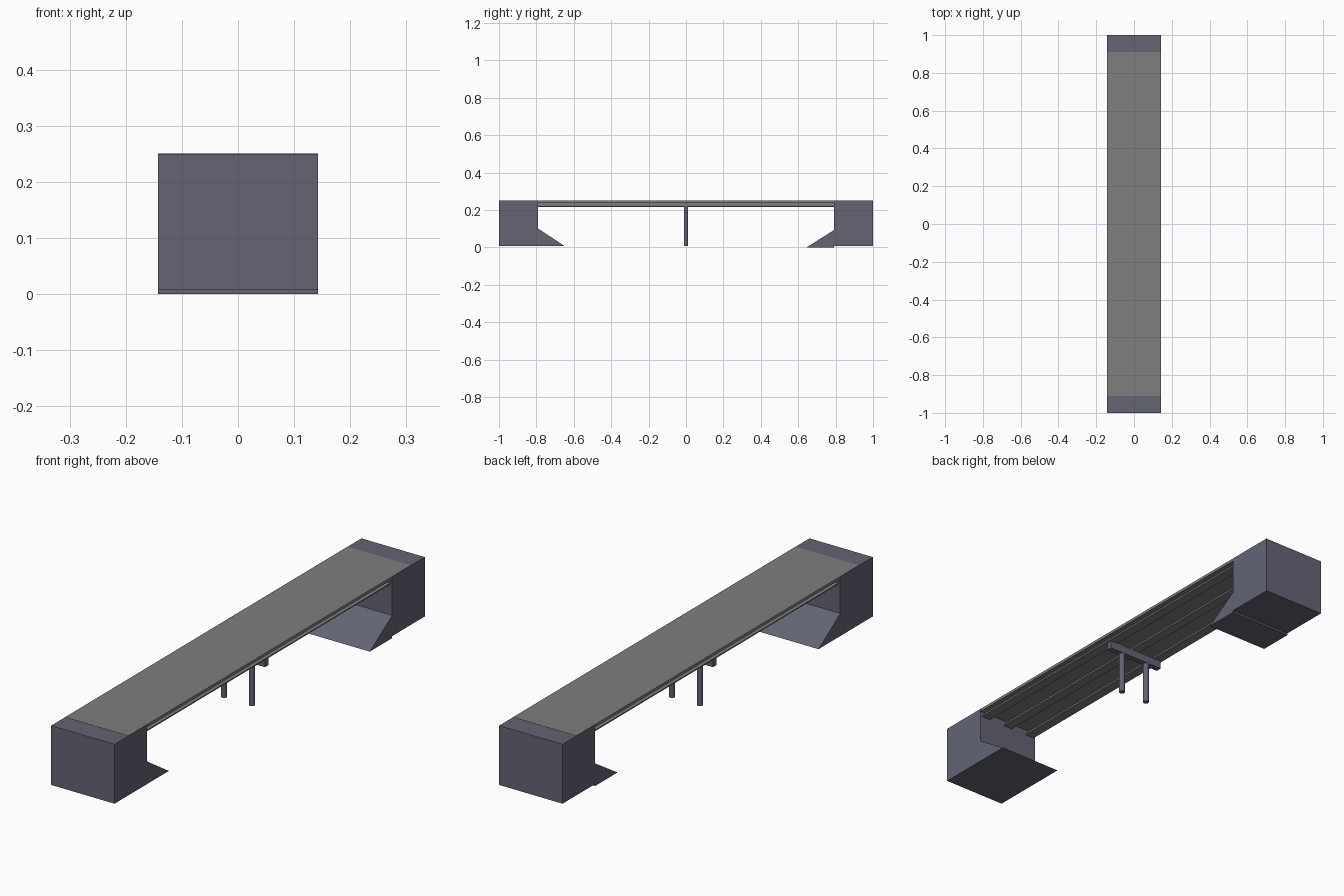
import bpy

if "Cube" in bpy.data.objects:
    bpy.data.objects.remove(bpy.data.objects["Cube"])


def material(name, rgb):
    m = bpy.data.materials.new(name)
    m.diffuse_color = (*rgb, 1)
    m.use_nodes = True
    m.node_tree.nodes["Principled BSDF"].inputs["Base Color"].default_value = m.diffuse_color
    return m


CONCRETE = material("slate_concrete", (0.125, 0.128, 0.175))
ROAD = material("road_grey", (0.21, 0.21, 0.21))
HALF = 0.143  # half width of the bridge


def box(name, x, y, z, mat):
    """Box from (min, max) ranges along each axis."""
    mids = [(a + b) / 2 for a, b in (x, y, z)]
    bpy.ops.mesh.primitive_cube_add(size=1, location=mids)
    ob = bpy.context.object
    ob.name = name
    ob.scale = [b - a for a, b in (x, y, z)]
    bpy.ops.object.transform_apply(location=False, rotation=False, scale=True)
    ob.data.materials.append(mat)
    return ob


def extrude(name, profile, a, b, place, mat):
    """Prism: 2D profile swept from a to b; place maps (u, v, t) to xyz."""
    n = len(profile)
    verts = [place(u, v, t) for t in (a, b) for u, v in profile]
    faces = [list(range(n))[::-1], list(range(n, 2 * n))]
    faces += [(i, (i + 1) % n, n + (i + 1) % n, n + i) for i in range(n)]
    me = bpy.data.meshes.new(name)
    me.from_pydata(verts, [], faces)
    ob = bpy.data.objects.new(name, me)
    bpy.context.collection.objects.link(ob)
    me.materials.append(mat)
    # Consistent outward normals
    bpy.context.view_layer.objects.active = ob
    bpy.ops.object.mode_set(mode='EDIT')
    bpy.ops.mesh.select_all(action='SELECT')
    bpy.ops.mesh.normals_make_consistent(inside=False)
    bpy.ops.object.mode_set(mode='OBJECT')
    return ob


# Abutments with sloped embankments; the back slope sits slightly lower
for side, s, base, toe in (("front", -1, 0.008, 0.65), ("back", 1, 0.0, 0.645)):
    box(f"{side}_abutment", (-HALF, HALF), sorted((s * 0.79, s * 1.0)),
        (0.008, 0.25), CONCRETE)
    slope = [(s * toe, base), (s * 0.79, base), (s * 0.79, base + 0.092)]
    extrude(f"{side}_embankment", slope, -HALF, HALF,
            lambda u, v, t: (t, u, v), CONCRETE)

# Road deck, ends let into the abutments
box("deck_slab", (-HALF + 0.0005, HALF - 0.0005), (-0.91, 0.91),
    (0.239, 0.2508), ROAD)

# Girders with a web and a bottom flange
half_tee = [(0.02, 0.217), (0.02, 0.222), (0.006, 0.222), (0.006, 0.24)]
tee = half_tee + [(-u, v) for u, v in reversed(half_tee)]
for i, x in enumerate((-0.115, 0, 0.115)):
    extrude(f"girder_{i + 1}", tee, -0.80, 0.80,
            lambda u, v, t: (x + u, t, v), ROAD)

# Central pier: cap beam on two round columns
box("pier_cap", (-0.13, 0.13), (-0.012, 0.012), (0.184, 0.218), CONCRETE)
for side, x in (("left", -0.063), ("right", 0.063)):
    bpy.ops.mesh.primitive_cylinder_add(vertices=16, radius=0.012, depth=0.177,
                                        location=(x, 0, 0.0965))
    col = bpy.context.object
    col.name = f"{side}_pier_column"
    col.data.materials.append(CONCRETE)
    bpy.ops.object.shade_smooth_by_angle()
